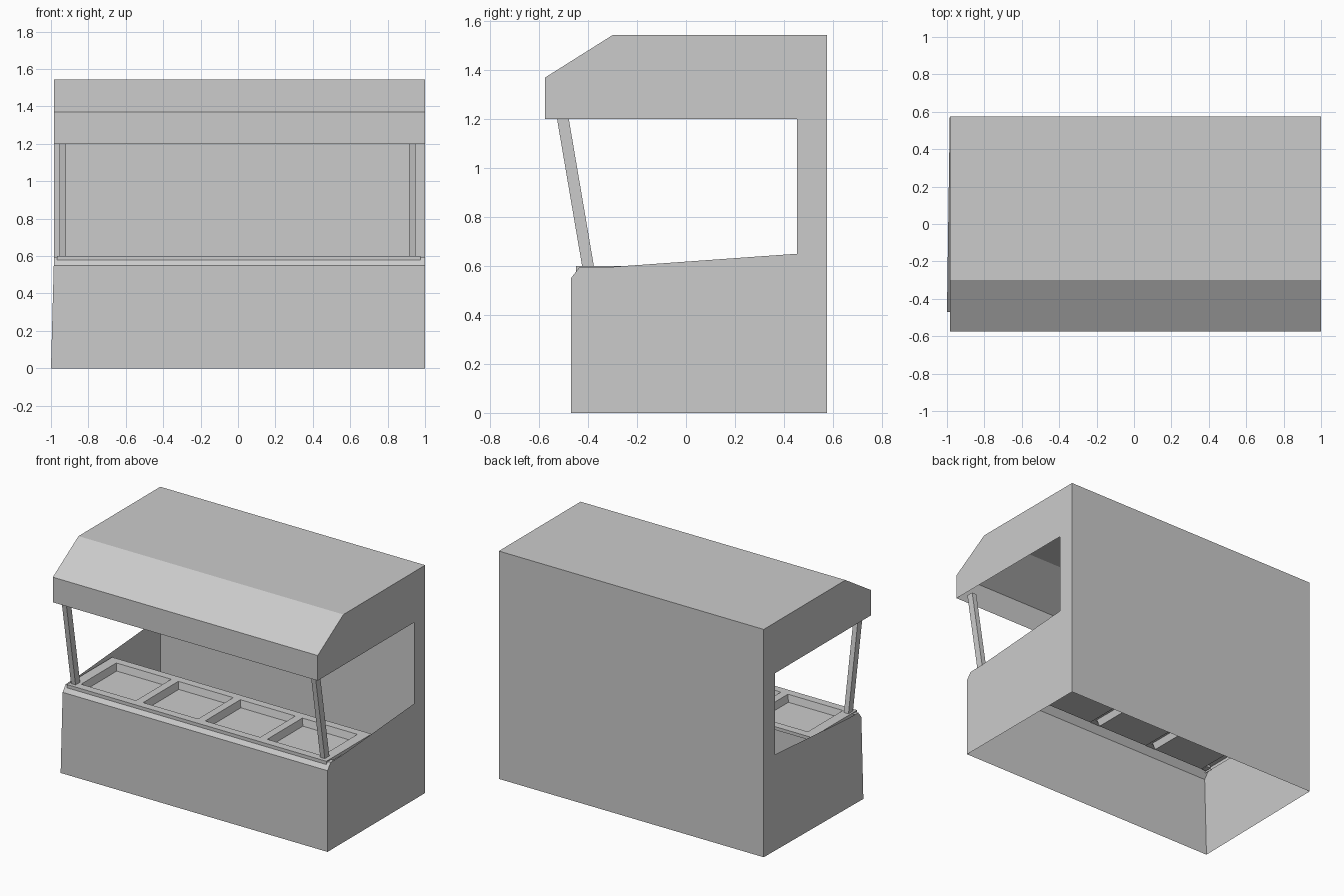
import bpy, bmesh

if "Cube" in bpy.data.objects:
    bpy.data.objects.remove(bpy.data.objects["Cube"])

XL, XR = -0.985, 1.0          # ends of the cabinet
SPLAY = -1.0                  # lower front left corner kicks out slightly


def finish(name, bm):
    bmesh.ops.remove_doubles(bm, verts=bm.verts[:], dist=0.0005)
    me = bpy.data.meshes.new(name)
    bm.to_mesh(me)
    bm.free()
    ob = bpy.data.objects.new(name, me)
    bpy.context.collection.objects.link(ob)
    return ob


def place(x, y, z):
    """Cabinet point, with the splayed corner."""
    if x == XL and z == 0 and y < 0:
        x = SPLAY
    return (x, y, z)


def sheet(name, path):
    """Open profile (y, z) stretched across the cabinet width."""
    bm = bmesh.new()
    rows = [[bm.verts.new(place(x, y, z)) for x in (XL, XR)] for y, z in path]
    for a, b in zip(rows, rows[1:]):
        bm.faces.new((a[0], a[1], b[1], b[0]))
    return finish(name, bm)


def quad(bm, *pts):
    return bm.faces.new([bm.verts.new(p) for p in pts])


# Thin shell: front with chamfered lip, then back wall, roof and valance
sheet("front_panel", [(-0.47, 0), (-0.47, 0.55), (-0.437, 0.593), (-0.40, 0.593)])
sheet("back_and_canopy", [(0.575, 0), (0.575, 1.543), (-0.30, 1.543),
                          (-0.575, 1.37), (-0.575, 1.20)])

# C-shaped end panels, split into convex base, column and canopy pieces
base = [(-0.47, 0), (0.575, 0), (0.575, 0.65), (0.453, 0.65),
        (-0.32, 0.595), (-0.437, 0.593), (-0.47, 0.55)]
column = [(0.453, 0.65), (0.575, 0.65), (0.575, 1.20), (0.453, 1.20)]
canopy = [(-0.575, 1.20), (0.453, 1.20), (0.575, 1.20), (0.575, 1.543),
          (-0.30, 1.543), (-0.575, 1.37)]
for name, x in (("left_end_panel", XL), ("right_end_panel", XR)):
    bm = bmesh.new()
    for part in (base, column, canopy):
        face = quad(bm, *[place(x, y, z) for y, z in part])
        if x == XL:
            face.normal_flip()
    finish(name, bm)

# Serving tray: top grid with four sunken pans and a thin rim
TOP, RIM, FLOOR = 0.60, 0.578, 0.553
PITCH, WIDTH = 0.465, 0.412
first = 0.005 - (3 * PITCH + WIDTH) / 2
xs = [-0.967]
for i in range(4):
    xs += [first + i * PITCH, first + i * PITCH + WIDTH]
xs.append(0.977)
ys = [-0.45, -0.396, -0.02, 0.035]
bm = bmesh.new()
for i in range(len(xs) - 1):
    for j in range(3):
        x0, x1, y0, y1 = xs[i], xs[i + 1], ys[j], ys[j + 1]
        ring = [(x0, y0), (x1, y0), (x1, y1), (x0, y1)]
        if j == 1 and i % 2 == 1:
            t = 0.012
            low = [(x0 + t, y0 + t), (x1 - t, y0 + t), (x1 - t, y1 - t), (x0 + t, y1 - t)]
            quad(bm, *[(x, y, FLOOR) for x, y in low])
            for k in range(4):
                a, b, c, d = ring[k], ring[(k + 1) % 4], low[(k + 1) % 4], low[k]
                quad(bm, (*d, FLOOR), (*c, FLOOR), (*b, TOP), (*a, TOP))
        else:
            quad(bm, *[(x, y, TOP) for x, y in ring])
outline = [(xs[0], ys[0]), (xs[-1], ys[0]), (xs[-1], ys[-1]), (xs[0], ys[-1])]
for k in range(4):
    a, b = outline[k], outline[(k + 1) % 4]
    quad(bm, (*a, RIM), (*b, RIM), (*b, TOP), (*a, TOP))
finish("serving_tray", bm)

# Leaning posts between tray and canopy
for name, x in (("left_post", -0.937), ("right_post", 0.931)):
    bm = bmesh.new()
    bmesh.ops.create_cube(bm, size=1)
    for v in bm.verts:
        upper = v.co.z > 0
        y = (-0.506 if upper else -0.397) + v.co.y * 0.048
        v.co = (x + v.co.x * 0.034, y, 1.22 if upper else 0.58)
    finish(name, bm)
